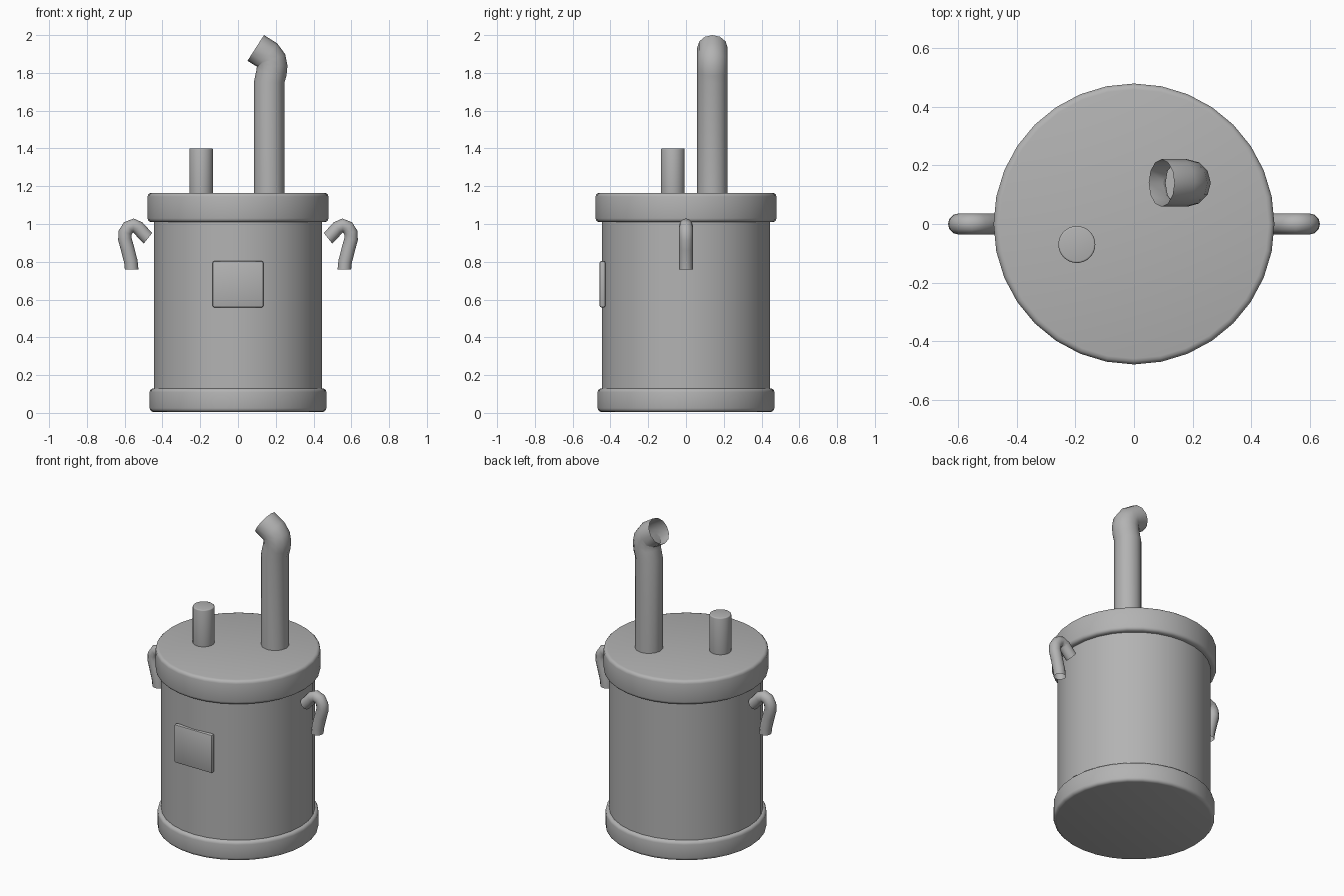
import bpy, bmesh, math
from mathutils import Vector

if "Cube" in bpy.data.objects:
    bpy.data.objects.remove(bpy.data.objects["Cube"])

metal = bpy.data.materials.new("grey_metal")
metal.diffuse_color = (0.45, 0.45, 0.45, 1)
metal.use_nodes = True
metal.node_tree.nodes["Principled BSDF"].inputs["Base Color"].default_value = metal.diffuse_color


def finish(name, bm, angle=40):
    bmesh.ops.recalc_face_normals(bm, faces=bm.faces)
    mesh = bpy.data.meshes.new(name)
    bm.to_mesh(mesh)
    bm.free()
    mesh.materials.append(metal)
    obj = bpy.data.objects.new(name, mesh)
    bpy.context.collection.objects.link(obj)
    bpy.ops.object.select_all(action='DESELECT')
    obj.select_set(True)
    bpy.context.view_layer.objects.active = obj
    bpy.ops.object.shade_smooth_by_angle(angle=math.radians(angle))
    return obj


def drum(name, x, y, radius, z0, z1, bevel=0.0, sides=32):
    """Upright capped cylinder with optional rounded rims."""
    bm = bmesh.new()
    bmesh.ops.create_cone(bm, cap_ends=True, segments=sides, radius1=radius,
                          radius2=radius, depth=z1 - z0)
    bmesh.ops.translate(bm, verts=bm.verts, vec=(x, y, (z0 + z1) / 2))
    if bevel:
        rims = [e for e in bm.edges
                if abs(e.verts[0].co.z - e.verts[1].co.z) < 1e-5]
        bmesh.ops.bevel(bm, geom=rims, offset=bevel, segments=3,
                        profile=0.5, affect='EDGES')
    return finish(name, bm)


def tube(name, path, y, radius, sides, end_dir=None, mirror=1):
    """Open tube swept along x-z points in a plane of constant y."""
    pts = [Vector((px * mirror, y, pz)) for px, pz in path]
    bm = bmesh.new()
    rings = []
    for i, p in enumerate(pts):
        t = pts[min(i + 1, len(pts) - 1)] - pts[max(i - 1, 0)]
        if i == 0:
            t = Vector((0, 0, 1))
        if i == len(pts) - 1 and end_dir:
            t = Vector((end_dir[0] * mirror, 0, end_dir[1]))
        t.normalize()
        side = Vector((0, 1, 0))
        across = t.cross(side)
        rings.append([bm.verts.new(p + radius * (math.cos(a) * across + math.sin(a) * side))
                      for a in (2 * math.pi * k / sides for k in range(sides))])
    for a, b in zip(rings, rings[1:]):
        for k in range(sides):
            n = (k + 1) % sides
            bm.faces.new((a[k], a[n], b[n], b[k]))
    return finish(name, bm, 60)


# Drum body with base band and lid
drum("body", 0, 0, 0.446, 0.06, 1.08)
drum("base_band", 0, 0, 0.468, 0.005, 0.13, 0.02)
drum("lid", 0, 0, 0.479, 1.01, 1.165, 0.02)

# Short stub on the lid
drum("stub_pipe", -0.195, -0.07, 0.063, 1.1, 1.4, 0.006)

# Tall chimney with a bent open mouth
tube("chimney", [(0.165, 1.1), (0.165, 1.75), (0.177, 1.80), (0.181, 1.835),
                 (0.175, 1.868), (0.158, 1.892), (0.094, 1.932)],
     0.14, 0.081, 12, (-0.84, 0.54))

# Hooked handles on both sides
hook = [(0.563, 0.76), (0.567, 0.80), (0.585, 0.87), (0.599, 0.92), (0.597, 0.955),
        (0.580, 0.982), (0.554, 0.993), (0.528, 0.980), (0.506, 0.955), (0.477, 0.924)]
for label, m in (("right", 1), ("left", -1)):
    tube(label + "_handle", hook, 0, 0.036, 12, (-0.78, -0.62), m)

# Front plate
bm = bmesh.new()
bmesh.ops.create_cube(bm, size=1)
for v in bm.verts:
    v.co = Vector((v.co.x * 0.268, v.co.y * 0.03 - 0.442, v.co.z * 0.245 + 0.681))
bmesh.ops.bevel(bm, geom=bm.edges[:], offset=0.009, segments=2,
                profile=0.5, affect='EDGES')
finish("front_plate", bm)
